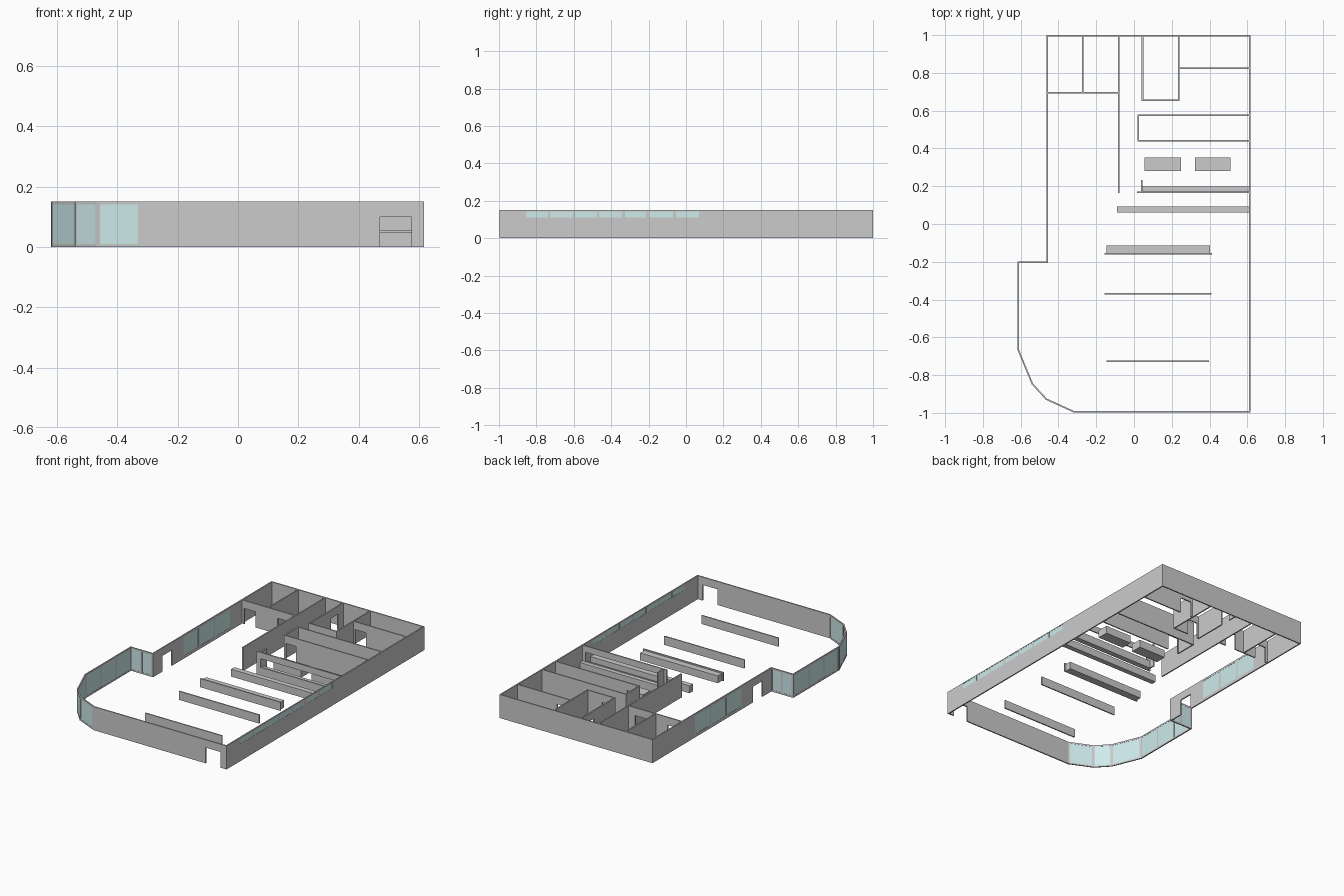
import bpy, bmesh
from mathutils import Vector, Matrix

if "Cube" in bpy.data.objects:
    bpy.data.objects.remove(bpy.data.objects["Cube"])

H = 0.15      # wall height
T = 0.008     # wall thickness
DOOR = 0.10   # door height

glass = bpy.data.materials.new("glass")
glass.diffuse_color = (0.62, 0.83, 0.84, 1)
glass.use_nodes = True
glass.node_tree.nodes["Principled BSDF"].inputs["Base Color"].default_value = glass.diffuse_color


def add_object(name, bm, mat=None):
    bmesh.ops.recalc_face_normals(bm, faces=bm.faces)
    me = bpy.data.meshes.new(name)
    bm.to_mesh(me)
    bm.free()
    ob = bpy.data.objects.new(name, me)
    bpy.context.collection.objects.link(ob)
    if mat:
        me.materials.append(mat)
    return ob


def panel(name, p, q, holes=(), height=H, thick=T, z0=0.0, ext=0.0, mat=None):
    """Upright slab from p to q with rectangular holes (s0, s1, z0, z1) along its length."""
    p, q = Vector((*p, 0)), Vector((*q, 0))
    d = (q - p).normalized()
    n = Vector((d.y, -d.x, 0))
    length = (q - p).length
    ss = sorted({-ext, length + ext, *[v for h in holes for v in h[:2]]})
    zs = sorted({z0, height, *[v for h in holes for v in h[2:]]})
    bm = bmesh.new()
    for a, b in zip(ss, ss[1:]):
        for c, e in zip(zs, zs[1:]):
            sm, zm = (a + b) / 2, (c + e) / 2
            if any(h[0] < sm < h[1] and h[2] < zm < h[3] for h in holes):
                continue
            bm.faces.new([bm.verts.new(p + d * s - n * thick / 2 + Vector((0, 0, z)))
                          for s, z in ((a, c), (b, c), (b, e), (a, e))])
    bmesh.ops.remove_doubles(bm, verts=bm.verts, dist=1e-5)
    ext_geo = bmesh.ops.extrude_face_region(bm, geom=bm.faces[:], use_keep_orig=True)
    bmesh.ops.translate(bm, vec=n * thick,
                        verts=[v for v in ext_geo["geom"] if isinstance(v, bmesh.types.BMVert)])
    bmesh.ops.dissolve_limit(bm, angle_limit=0.01, verts=bm.verts, edges=bm.edges)
    return add_object(name, bm, mat)


def wall(name, p, q, doors=(), windows=(), height=H):
    """Wall with open doors and glazed windows."""
    panel(name, p, q, [*doors, *windows], height, ext=T / 2 if height == H else 0)
    p, q = Vector(p), Vector(q)
    d = (q - p).normalized()
    for i, (a, b, c, e) in enumerate(windows):
        panel(f"{name}_pane_{i + 1}", p + d * a, p + d * b, height=e, z0=c,
              thick=T * 0.75, mat=glass)


def wall_x(name, y, x0, x1, doors=(), **kw):
    wall(name, (x0, y), (x1, y), [(a - x0, b - x0, c, e) for a, b, c, e in doors], **kw)


def wall_y(name, x, y0, y1, doors=(), windows=()):
    wall(name, (x, y0), (x, y1), [(a - y0, b - y0, c, e) for a, b, c, e in doors],
         [(a - y0, b - y0, c, e) for a, b, c, e in windows])


def panes(length, count, z0=0.01, z1=0.14, gap=0.01):
    """Evenly spaced windows filling a wall."""
    w = (length - gap * (count + 1)) / count
    return [(gap + i * (w + gap), (i + 1) * (w + gap), z0, z1) for i in range(count)]


def box(name, x0, x1, y0, y1, z1, z0=0.0):
    bm = bmesh.new()
    bmesh.ops.create_cube(bm, size=1, matrix=Matrix.Translation(
        ((x0 + x1) / 2, (y0 + y1) / 2, (z0 + z1) / 2))
        @ Matrix.Diagonal((x1 - x0, y1 - y0, z1 - z0, 1)))
    return add_object(name, bm)


# Outer walls
L, R, B, F, W = -0.459, 0.613, 0.996, -0.993, -0.614
wall_x("back_wall", B, L, R)
wall_x("front_wall", F, -0.32, R, [(0.47, 0.575, 0, DOOR)])
strip = [(-0.855, -0.738), (-0.727, -0.604), (-0.594, -0.476), (-0.465, -0.342),
         (-0.326, -0.214), (-0.198, -0.07), (-0.053, 0.07)]
wall_y("right_wall", R, F, B, windows=[(a, b, 0.11, 0.143) for a, b in strip])
left_panes = [(0.10 + i * 0.16, 0.25 + i * 0.16, 0.02, 0.137) for i in range(3)]
wall_y("left_wall", L, -0.203, B, [(-0.11, -0.015, 0, DOOR)], left_panes)

# Glazed bay at the front left
bay = [(-0.32, F), (-0.463, -0.928), (-0.538, -0.847), (W, -0.663), (W, -0.203), (L, -0.203)]
for i, (a, b, n) in enumerate(zip(bay, bay[1:], (1, 1, 1, 3, 2))):
    length = (Vector(b) - Vector(a)).length
    wall(f"bay_wall_{i + 1}", a, b, windows=panes(length, n))

# Back rooms
wall_y("store_divider", -0.272, 0.695, B)
wall_x("store_front", 0.695, L, -0.081,
       [(-0.44, -0.36, 0, DOOR), (-0.205, -0.13, 0, DOOR)])
wall_y("corridor_wall", -0.081, 0.168, B)
wall_y("closet_left", 0.045, 0.655, B, [(0.87, 0.94, 0, DOOR)])
wall_x("closet_front", 0.655, 0.045, 0.236, [(0.06, 0.13, 0, DOOR)])
wall_y("closet_right", 0.236, 0.655, B)
wall_x("office_front", 0.825, 0.236, R, [(0.25, 0.33, 0, DOOR)])
wall_x("cold_room_back", 0.576, 0.022, R)
wall_x("cold_room_front", 0.44, 0.022, R, [(0.032, 0.105, 0, DOOR)])
wall_y("cold_room_side", 0.022, 0.44, 0.576)

# Serving hatch wall with counters and work tables
wall_x("hatch_wall", 0.168, 0.02, R, [(0.045, 0.59, 0.055, 0.11)])
wall_y("hatch_post", 0.04, 0.168, 0.228)
box("hatch_counter", 0.04, R, 0.168, 0.199, 0.05)
box("service_counter", -0.09, R, 0.06, 0.093, 0.047)
for i, (a, b) in enumerate(((0.056, 0.25), (0.322, 0.51))):
    box(f"work_table_{i + 1}", a, b, 0.28, 0.352, 0.05)

# Low partitions in the main hall
for i, (y, a, b) in enumerate(((-0.158, -0.155, 0.412), (-0.37, -0.155, 0.41),
                               (-0.727, -0.145, 0.398))):
    wall_x(f"low_partition_{i + 1}", y, a, b, height=0.055)
box("partition_counter", -0.145, 0.403, -0.154, -0.113, 0.047)
